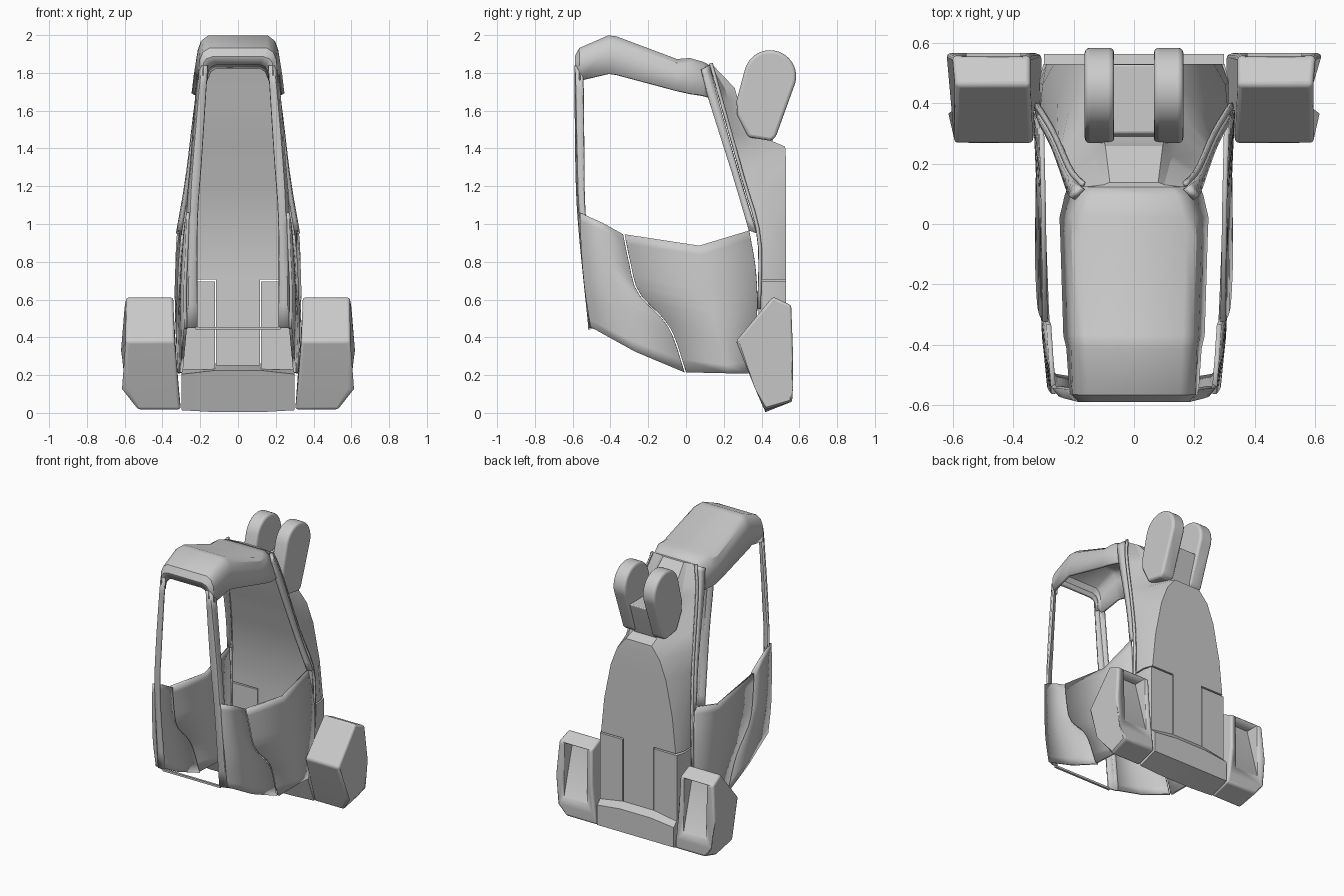
import bpy, bmesh, math
from mathutils import Vector

if "Cube" in bpy.data.objects:
    bpy.data.objects.remove(bpy.data.objects["Cube"])


def build(name, verts, faces, thick=0, bevel=0, mirror=False, angle=35):
    me = bpy.data.meshes.new(name)
    me.from_pydata(verts, [], faces)
    bm = bmesh.new()
    bm.from_mesh(me)
    bmesh.ops.recalc_face_normals(bm, faces=bm.faces)
    bm.to_mesh(me)
    bm.free()
    ob = bpy.data.objects.new(name, me)
    bpy.context.collection.objects.link(ob)
    for o in bpy.context.selected_objects:
        o.select_set(False)
    bpy.context.view_layer.objects.active = ob
    ob.select_set(True)
    bpy.ops.object.shade_smooth_by_angle(angle=math.radians(angle))
    if thick:
        m = ob.modifiers.new("thickness", 'SOLIDIFY')
        m.thickness = thick
        m.offset = 0
    if bevel:
        m = ob.modifiers.new("bevel", 'BEVEL')
        m.width = bevel
        m.segments = 3
        m.limit_method = 'ANGLE'
        m.angle_limit = math.radians(30)
    if mirror:
        ob.modifiers.new("mirror", 'MIRROR')
    return ob


def curve(pts, n=14):
    """Catmull-Rom resampling of a short polyline."""
    p = [Vector(q) for q in pts]
    p = [2 * p[0] - p[1]] + p + [2 * p[-1] - p[-2]]
    out = []
    for k in range(n + 1):
        t = k / n * (len(p) - 3)
        i = min(int(t), len(p) - 4)
        t -= i
        a, b, c, d = p[i:i + 4]
        out.append(0.5 * (2 * b + (c - a) * t + (2 * a - 5 * b + 4 * c - d) * t * t
                          + (3 * b - a - 3 * c + d) * t ** 3))
    return out


def loft(name, rows, closed=False, **kw):
    """Skin rows of equal point count; closed makes capped rings."""
    n = len(rows[0])
    verts = [tuple(v) for r in rows for v in r]
    faces = []
    for i in range(len(rows) - 1):
        for j in range(n if closed else n - 1):
            k = (j + 1) % n
            faces.append((i * n + j, i * n + k, (i + 1) * n + k, (i + 1) * n + j))
    if closed:
        faces += [tuple(range(n)), tuple(range((len(rows) - 1) * n, len(rows) * n))]
    return build(name, verts, faces, **kw)


def prism(name, prof, x0, x1, **kw):
    """Extrude a (y, z) profile along x."""
    return loft(name, [[(x, y, z) for y, z in prof] for x in (x0, x1)], closed=True, **kw)


# Roof shell: U sections along y (y, top z, bottom z, top half-width, bottom half-width)
roof = []
for y, zt, zb, wt, wb in [(-.565, 1.845, 1.76, .15, .165), (-.58, 1.885, 1.79, .17, .185),
                          (-.56, 1.925, 1.76, .185, .205), (-.41, 1.99, 1.795, .19, .215),
                          (-.37, 1.985, 1.79, .195, .225), (-.05, 1.865, 1.705, .205, .235),
                          (.02, 1.87, 1.69, .2, .238), (.09, 1.85, 1.68, .175, .222),
                          (.125, 1.83, 1.67, .155, .21)]:
    d = (zt - zb)
    half = [(wb, y, zb), (wt + .01, y, zt - .35 * d), (wt - .005, y, zt - .12 * d), (wt - .035, y, zt)]
    roof.append(half + [(-a, b, c) for a, b, c in reversed(half)])
loft("roof", roof, thick=.018)

# Front window pillars and lower sill bar
loft("front_pillars", [
    curve([(.16, -.583, 1.84), (.192, -.58, 1.35), (.215, -.565, 1.0), (.215, -.51, .45)]),
    curve([(.19, -.58, 1.84), (.232, -.57, 1.35), (.25, -.557, 1.03), (.262, -.502, .45)]),
    curve([(.212, -.545, 1.78), (.245, -.54, 1.35), (.268, -.535, 1.05), (.278, -.485, .445)])],
    thick=.014, mirror=True)
prism("front_sill", [(-.52, .442), (-.505, .442), (-.505, .456), (-.52, .456)], -.225, .225)

# Lower side panels split by a curved seam
seam = [(.282, -.325, .945), (.295, -.295, .8), (.302, -.25, .64), (.308, -.12, .5),
        (.307, -.06, .4), (.3, 0, .215)]
loft("front_side_panels", [
    curve([(.265, -.562, 1.06), (.272, -.553, .85), (.28, -.535, .65), (.278, -.505, .455)]),
    curve([(.275, -.44, 1.005), (.288, -.42, .82), (.297, -.36, .6), (.29, -.27, .325)]),
    curve([(a, b - .008, c) for a, b, c in seam])], thick=.016, mirror=True)
loft("rear_side_panels", [
    curve([(a + .012, b, c) for a, b, c in seam]),
    curve([(.300, .07, .885), (.308, .11, .65), (.317, .17, .42), (.305, .22, .21)]),
    curve([(.306, .335, .965), (.325, .37, .75), (.325, .375, .5), (.31, .33, .21)])],
    thick=.016, mirror=True)

# Rear window pillars running from roof to body
loft("rear_pillars", [
    curve([(.205, .085, 1.82), (.217, .12, 1.66), (.262, .25, 1.25), (.306, .335, .965)]),
    curve([(.172, .12, 1.84), (.213, .165, 1.68), (.267, .285, 1.25), (.318, .375, .95)])],
    thick=.022, mirror=True)
loft("body_edge_trim", [
    curve([(.172, .125, 1.85), (.215, .172, 1.68), (.268, .292, 1.25), (.32, .378, .93), (.325, .38, .55)]),
    curve([(.165, .14, 1.85), (.207, .187, 1.68), (.262, .307, 1.25), (.316, .395, .93), (.32, .395, .55)])],
    thick=.012, mirror=True)

# Rear body: horizontal sections (z, front x,y, shoulder x,y, rear x,y)
body = []
for z, xf, yf, xm, ym, xr, yr in [(.705, .313, .385, .313, .47, .29, .53),
                                  (.95, .31, .385, .303, .46, .265, .53),
                                  (1.2, .265, .31, .255, .41, .215, .53),
                                  (1.33, .25, .275, .215, .38, .165, .53),
                                  (1.41, .243, .25, .18, .34, .10, .525),
                                  (1.47, .233, .23, .16, .30, .09, .38),
                                  (1.66, .208, .175, .13, .225, .10, .275),
                                  (1.72, .20, .16, .12, .205, .095, .258),
                                  (1.845, .165, .122, .1, .13, .08, .138)]:
    half = [(xf, yf, z), (xm, ym, z), (xr, yr, z)]
    body.append(half + [(-a, b, c) for a, b, c in reversed(half)])
loft("rear_body", body, closed=True, angle=25)

# Lower rear body: centre block and corner panels separated by gaps
prism("lower_rear_centre", [(.39, .25), (.53, .25), (.53, .706), (.39, .706)], -.117, .117)
corner = [(.123, .39), (.313, .385), (.315, .47), (.30, .53), (.123, .53)]
loft("lower_rear_corners", [[(x, y, z) for x, y in corner] for z in (.23, .695)],
     closed=True, mirror=True)

# Base counterweight, centre part
base = []
for x, dz in [(-.298, .02), (-.12, 0), (.12, 0), (.298, .02)]:
    base.append([(x, .345, .225 - dz), (x, .42, .004 + dz * .5), (x, .562, .06),
                 (x, .562, .22 - dz), (x, .53, .262 - dz * 1.5)])
loft("base_weight_centre", base, closed=True, angle=25)

# Side wings of the counterweight (y, z, inner x, outer x)
wing = [(.265, .38, .335, .595), (.46, .615, .343, .592), (.557, .57, .343, .60),
        (.566, .33, .335, .62), (.566, .13, .315, .605), (.562, .06, .305, .54),
        (.415, .015, .303, .53), (.365, .13, .315, .60)]
wings = loft("side_weights", [[(a, y, z) for y, z, a, b in wing],
                              [(b, y, z) for y, z, a, b in wing]], closed=True, bevel=.014)
cutter = prism("pocket_cutter", [(.46, .565), (.64, .565), (.64, .12), (.562, .19)], .375, .555)
cutter.hide_render = True
cutter.display_type = 'WIRE'
cut = wings.modifiers.new("pocket", 'BOOLEAN')
cut.operation = 'DIFFERENCE'
cut.object = cutter
wings.modifiers.new("mirror", 'MIRROR')

# Twin rounded lobes on top of the body, joined by a core
lobe = []
for k in range(25):
    a = math.radians(-25 + 190 * k / 24)
    lobe.append((.445 + .138 * math.cos(a), 1.782 + .138 * math.sin(a)))
lobe += [(.268, 1.655), (.27, 1.58), (.33, 1.46), (.45, 1.44), (.475, 1.46)]
prism("twin_lobes", lobe, .066, .163, bevel=.03, mirror=True)
prism("lobe_core", [(.278, 1.6), (.30, 1.66), (.53, 1.66), (.465, 1.46), (.44, 1.40), (.34, 1.42)],
      -.09, .09, bevel=.008)
